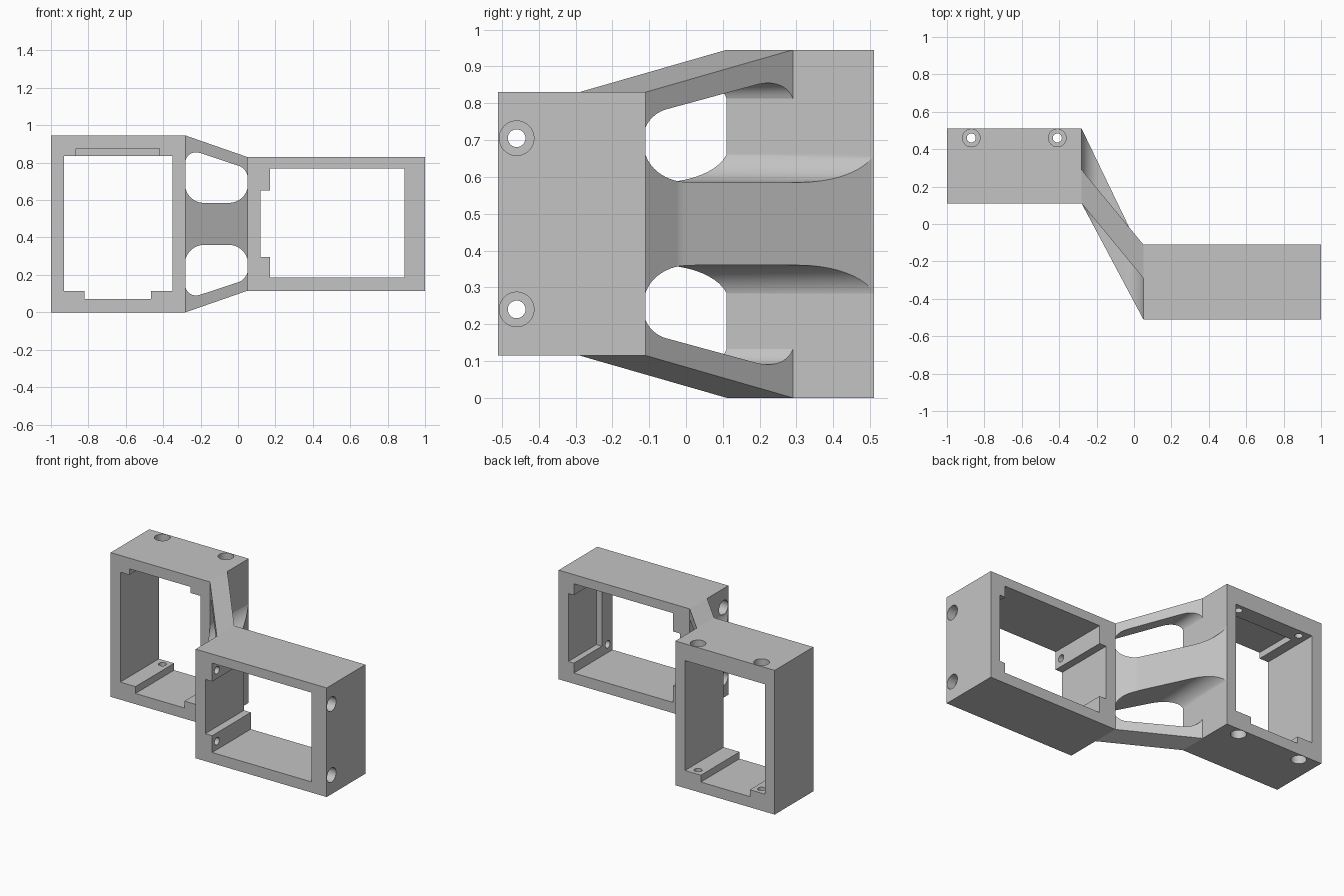
import bpy, bmesh, math
from mathutils import Vector, Matrix

cube = bpy.data.objects.get("Cube")
if cube:
    bpy.data.objects.remove(cube, do_unlink=True)

GREY = (0.55, 0.55, 0.55, 1)
mat = bpy.data.materials.new("plain_grey")
mat.use_nodes = True
mat.diffuse_color = GREY
mat.node_tree.nodes["Principled BSDF"].inputs["Base Color"].default_value = GREY

MID_Z = 0.4725


def finish(name, bm):
    bmesh.ops.recalc_face_normals(bm, faces=bm.faces)
    me = bpy.data.meshes.new(name)
    bm.to_mesh(me)
    bm.free()
    me.materials.append(mat)
    ob = bpy.data.objects.new(name, me)
    bpy.context.collection.objects.link(ob)
    return ob


def prism(name, points, low, high, axis="y", shear=None):
    """Extrude a profile along y (points are x, z) or z (points are x, y)."""
    bm = bmesh.new()
    if axis == "y":
        verts = [bm.verts.new((a, low, b)) for a, b in points]
        step = Vector((0, high - low, 0))
    else:
        verts = [bm.verts.new((a, b, low)) for a, b in points]
        step = Vector((0, 0, high - low))
    face = bm.faces.new(verts)
    new = bmesh.ops.extrude_face_region(bm, geom=[face])["geom"]
    bmesh.ops.translate(bm, vec=step, verts=[v for v in new if isinstance(v, bmesh.types.BMVert)])
    if shear:
        for v in bm.verts:
            v.co.y += shear(v.co.x)
    return finish(name, bm)


def rect(x0, x1, z0, z1):
    return [(x0, z0), (x1, z0), (x1, z1), (x0, z1)]


def rod(start, direction, radius, length):
    """Cylinder running inwards from just outside a surface."""
    d = Vector(direction)
    bm = bmesh.new()
    place = Matrix.Translation(Vector(start) + d * (length / 2 - 0.01))
    turn = d.to_track_quat("Z", "Y").to_matrix().to_4x4()
    bmesh.ops.create_cone(bm, cap_ends=True, segments=40, radius1=radius, radius2=radius,
                          depth=length + 0.02, matrix=place @ turn)
    return finish("cutter", bm)


def combine(ob, tool, operation="DIFFERENCE"):
    tool.hide_render = True
    mod = ob.modifiers.new("combine", "BOOLEAN")
    mod.operation, mod.solver, mod.object = operation, "EXACT", tool
    bpy.context.view_layer.objects.active = ob
    bpy.ops.object.modifier_apply(modifier=mod.name)
    bpy.data.objects.remove(tool, do_unlink=True)


def screw_hole(ob, start, direction):
    combine(ob, rod(start, direction, 0.047, 0.06))
    combine(ob, rod(start, direction, 0.024, 0.14))


def rounded(corners):
    """Round each (x, z, tangent length) corner with a smooth curve."""
    out = []
    for i, (x, z, t) in enumerate(corners):
        p = Vector((x, z))
        a = p + (Vector(corners[i - 1][:2]) - p).normalized() * t
        b = p + (Vector(corners[(i + 1) % len(corners)][:2]) - p).normalized() * t
        c, d = a.lerp(p, 0.55), b.lerp(p, 0.55)
        for k in range(13):
            u = k / 12
            out.append(tuple(a * (1 - u)**3 + c * 3 * u * (1 - u)**2
                             + d * 3 * u * u * (1 - u) + b * u**3))
    return out


# Tall frame with feet at the bottom and a blind pocket at the top
tall_frame = prism("tall_frame", rect(-1, -0.28, 0, 0.945), 0.11, 0.51)
tall_opening = [(-0.93, 0.115), (-0.82, 0.115), (-0.82, 0.07), (-0.465, 0.07),
                (-0.465, 0.115), (-0.35, 0.115), (-0.35, 0.835), (-0.93, 0.835)]
combine(tall_frame, prism("cutter", tall_opening, 0, 0.6))
combine(tall_frame, prism("cutter", rect(-0.865, -0.42, 0.8, 0.875), 0, 0.4))
for x in (-0.87, -0.41):
    screw_hole(tall_frame, (x, 0.46, 0), (0, 0, 1))
    screw_hole(tall_frame, (x, 0.46, 0.945), (0, 0, -1))

# Wide frame, the same idea turned on its side
wide_frame = prism("wide_frame", rect(0.05, 1, 0.115, 0.83), -0.51, -0.11)
wide_opening = [(0.17, 0.185), (0.89, 0.185), (0.89, 0.77), (0.17, 0.77),
                (0.17, 0.65), (0.12, 0.65), (0.12, 0.295), (0.17, 0.295)]
combine(wide_frame, prism("cutter", wide_opening, -0.6, 0))
combine(wide_frame, prism("cutter", rect(0.86, 0.93, 0.25, 0.695), -0.4, 0))
for z in (0.24, 0.705):
    screw_hole(wide_frame, (1, -0.46, z), (-1, 0, 0))
    screw_hole(wide_frame, (0.05, -0.46, z), (1, 0, 0))

# Slanted bridge plate, thickened by a flared rib at mid height
bridge = prism("bridge", [(-0.28, 0), (0.05, 0.115), (0.05, 0.83), (-0.28, 0.945)],
               0.11, 0.29, shear=lambda x: -0.4 * (x + 0.28) / 0.33)
rib = [(-0.28, 0.11), (0.05, -0.51), (0.05, -0.15), (-0.02, -0.03), (-0.28, 0.51)]
combine(bridge, prism("rib", rib, MID_Z - 0.2, MID_Z + 0.2, axis="z"), "UNION")

# Rounded windows above and below the rib
window = rounded([(-0.283, 0.585, 0.1), (0.053, 0.585, 0.1),
                  (0.053, 0.767, 0.052), (-0.283, 0.878, 0.087)])
combine(bridge, prism("cutter", window, -0.8, 0.8))
combine(bridge, prism("cutter", [(x, 2 * MID_Z - z) for x, z in window], -0.8, 0.8))

# Smooth the round surfaces and keep the edges crisp
for ob in (tall_frame, wide_frame, bridge):
    bpy.ops.object.select_all(action="DESELECT")
    ob.select_set(True)
    bpy.context.view_layer.objects.active = ob
    bpy.ops.object.shade_smooth_by_angle(angle=math.radians(30))
